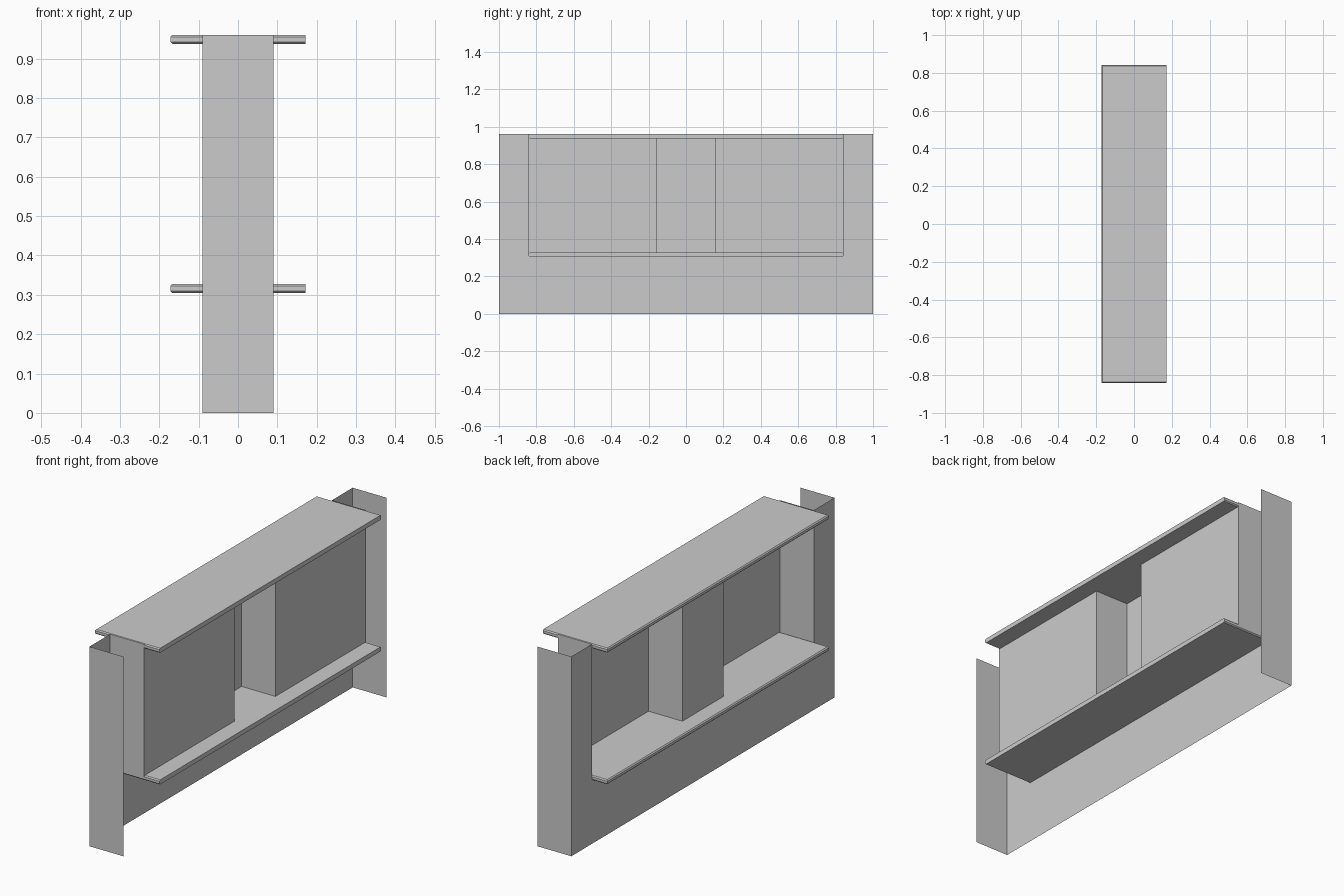
import bpy, bmesh

if "Cube" in bpy.data.objects:
    bpy.data.objects.remove(bpy.data.objects["Cube"])

T = 0.09        # half wall thickness
NICHE = 0.843   # half niche length
POST = 0.156    # half centre post width
SILL, TOP = 0.32, 0.96


def ribbon(bm, path, z0, z1):
    """Vertical sheet following an xy path, normals facing out of the wall."""
    cols = [(bm.verts.new((x, y, z0)), bm.verts.new((x, y, z1))) for x, y in path]
    for (a0, a1), (b0, b1) in zip(cols, cols[1:]):
        bm.faces.new((b0, a0, a1, b1))


def finish(bm, name):
    mesh = bpy.data.meshes.new(name)
    bm.to_mesh(mesh)
    bm.free()
    obj = bpy.data.objects.new(name, mesh)
    bpy.context.collection.objects.link(obj)
    return obj


def board(name, z0, z1):
    """Shelf board, chamfered on every side except the +x edge."""
    x, y = 0.172, 0.842
    bm = bmesh.new()
    bmesh.ops.create_cube(bm, size=1)
    for v in bm.verts:
        v.co = (v.co.x * 2 * x, v.co.y * 2 * y, (z0 + z1) / 2 + v.co.z * (z1 - z0))
    edges = [e for e in bm.edges
             if abs(e.verts[0].co.z - e.verts[1].co.z) < 1e-4
             and not all(v.co.x > 0 for v in e.verts)]
    bmesh.ops.bevel(bm, geom=edges, offset=0.005, segments=1, affect='EDGES')
    bmesh.ops.recalc_face_normals(bm, faces=bm.faces)
    return finish(bm, name)


# Thin wall shell, open at the top, bottom and +x side, with two niches
bm = bmesh.new()
ribbon(bm, [(T, -1), (-T, -1), (-T, 1), (T, 1)], 0, SILL)
ribbon(bm, [(T, -1), (-T, -1), (-T, -NICHE), (T, -NICHE), (T, -POST), (-T, -POST),
            (-T, POST), (T, POST), (T, NICHE), (-T, NICHE), (-T, 1), (T, 1)], SILL, TOP)
bmesh.ops.remove_doubles(bm, verts=bm.verts, dist=1e-4)
finish(bm, "wall_shell")

# Sill and top boards
board("sill_board", 0.305, 0.327)
board("top_board", 0.938, 0.96)
